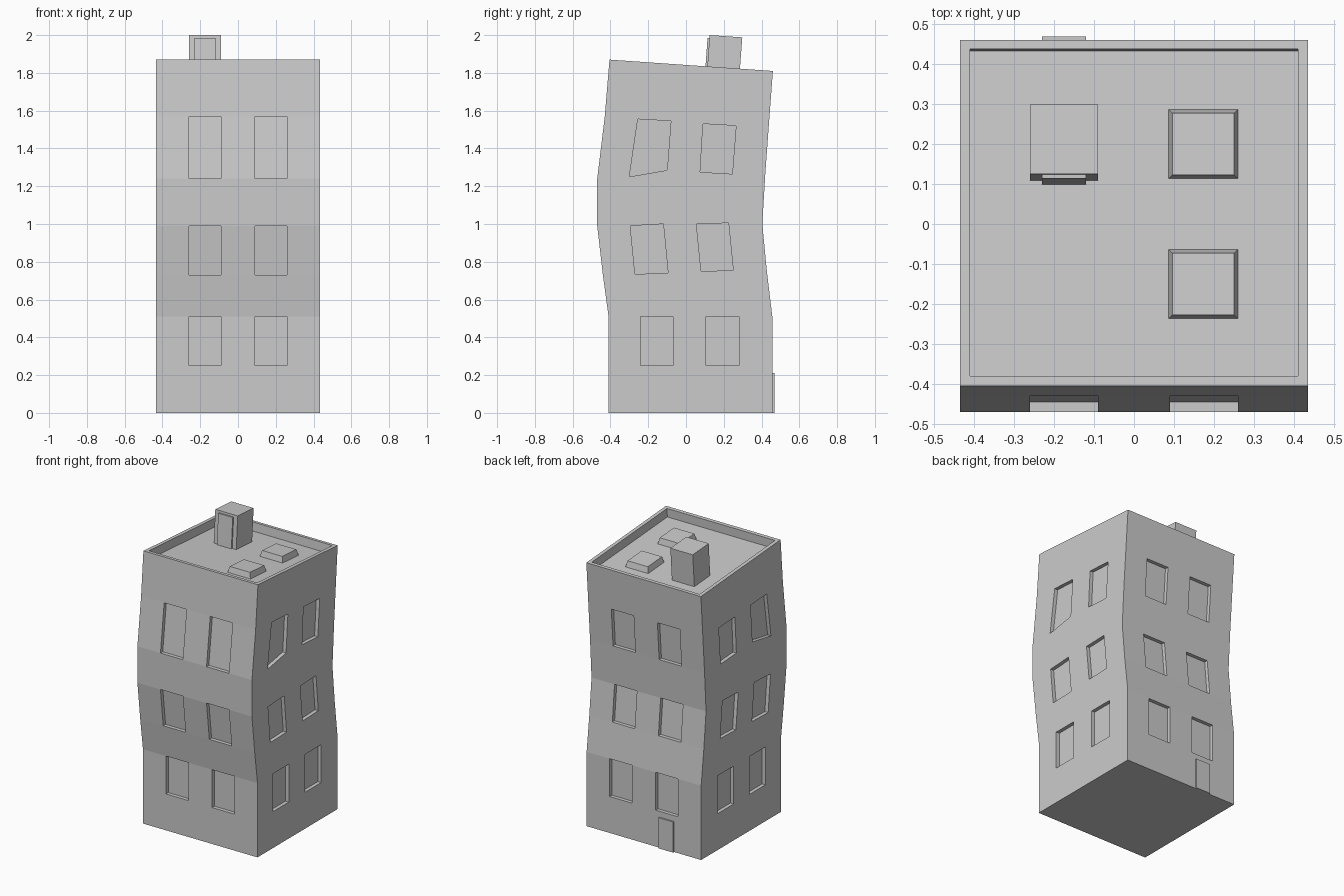
import bpy, bmesh

if "Cube" in bpy.data.objects:
    bpy.data.objects.remove(bpy.data.objects["Cube"])

XS = [-0.435, -0.26, -0.09, 0.09, 0.26, 0.435]
DEPTH = 0.025


def roof_z(y):
    return 1.842 - 0.0694 * y


# Side wall grid, front to back, as (y, z) rows from the ground to the parapet
ROWS = [
    [(-.41, 0), (-.24, 0), (-.07, 0), (.105, 0), (.28, 0), (.457, 0)],
    [(-.41, .25), (-.24, .25), (-.07, .25), (.105, .25), (.28, .25), (.457, .25)],
    [(-.41, .51), (-.24, .51), (-.07, .51), (.105, .51), (.28, .51), (.457, .51)],
    [(-.44, .73), (-.27, .735), (-.095, .74), (.08, .75), (.25, .755), (.428, .75)],
    [(-.47, .99), (-.295, .99), (-.12, 1.0), (.055, 1.0), (.225, 1.005), (.404, 1.0)],
    [(-.47, 1.24), (-.30, 1.25), (-.10, 1.285), (.075, 1.275), (.245, 1.265), (.42, 1.27)],
    [(-.43, 1.57), (-.255, 1.555), (-.08, 1.545), (.09, 1.53), (.265, 1.52), (.439, 1.53)],
    [(y, roof_z(y)) for y in (-.405, -.23, -.06, .11, .29, .46)],
]


def finish(bm, name):
    bmesh.ops.remove_doubles(bm, verts=bm.verts, dist=1e-5)
    bmesh.ops.recalc_face_normals(bm, faces=bm.faces)
    mesh = bpy.data.meshes.new(name)
    bm.to_mesh(mesh)
    bm.free()
    obj = bpy.data.objects.new(name, mesh)
    bpy.context.collection.objects.link(obj)
    return obj


def face(bm, pts):
    bm.faces.new([bm.verts.new(p) for p in pts])


def bridge(bm, a, b):
    for k in range(4):
        n = (k + 1) % 4
        face(bm, [a[k], a[n], b[n], b[k]])


def wall(bm, point, inward):
    """Grid wall of 7 x 5 cells with recessed windows."""
    for r in range(7):
        for c in range(5):
            q = [point(r, c), point(r, c + 1), point(r + 1, c + 1), point(r + 1, c)]
            if r % 2 and c % 2:
                if r == 7 - 0:
                    continue
                inner = [tuple(v + d for v, d in zip(p, inward)) for p in q]
                bridge(bm, q, inner)
                face(bm, inner)
            else:
                face(bm, q)


def block(name, bottom, top):
    bm = bmesh.new()
    face(bm, bottom)
    face(bm, top)
    bridge(bm, bottom, top)
    return finish(bm, name)


def rect(x0, x1, y0, y1, z0, z1):
    return [(x0, y0, z0), (x1, y0, z0), (x1, y1, z1), (x0, y1, z1)]


# Leaning building shell with windows on all four sides
bm = bmesh.new()
wall(bm, lambda r, c: (XS[c], *ROWS[r][0]), (0, DEPTH, 0))
wall(bm, lambda r, c: (XS[c], *ROWS[r][5]), (0, -DEPTH, 0))
for s in (-1, 1):
    wall(bm, lambda r, c: (s * 0.435, *ROWS[r][c]), (-s * DEPTH, 0, 0))
face(bm, rect(-.435, .435, -.41, .457, 0, 0))

# Parapet and sunken roof
outer = rect(-.435, .435, -.405, .46, roof_z(-.405), roof_z(.46))
rim = rect(-.41, .41, -.38, .437, roof_z(-.38), roof_z(.437))
sunk = rect(-.41, .41, -.383, .432, roof_z(-.383) - .06, roof_z(.432) - .06)
bridge(bm, outer, rim)
bridge(bm, rim, sunk)
face(bm, sunk)
finish(bm, "building")

# Rooftop stair house and its door
block("stair_house", rect(-.26, -.09, .108, .28, 1.76, 1.75),
      rect(-.26, -.09, .125, .298, 2.0, 1.988))
block("roof_door", rect(-.23, -.12, .098, .12, 1.76, 1.76),
      rect(-.23, -.12, .114, .135, 1.985, 1.985))

# Skylights
for i, y in enumerate((-.15, .2)):
    h, t = .087, .077
    block(f"skylight_{i + 1}",
          rect(.173 - h, .173 + h, y - h, y + h, roof_z(y - h) - .062, roof_z(y + h) - .062),
          rect(.173 - t, .173 + t, y - t, y + t, roof_z(y - t) - .02, roof_z(y + t) - .02))

# Back entrance door
block("back_door", rect(-.23, -.12, .44, .468, 0, 0), rect(-.23, -.12, .44, .468, .21, .21))
